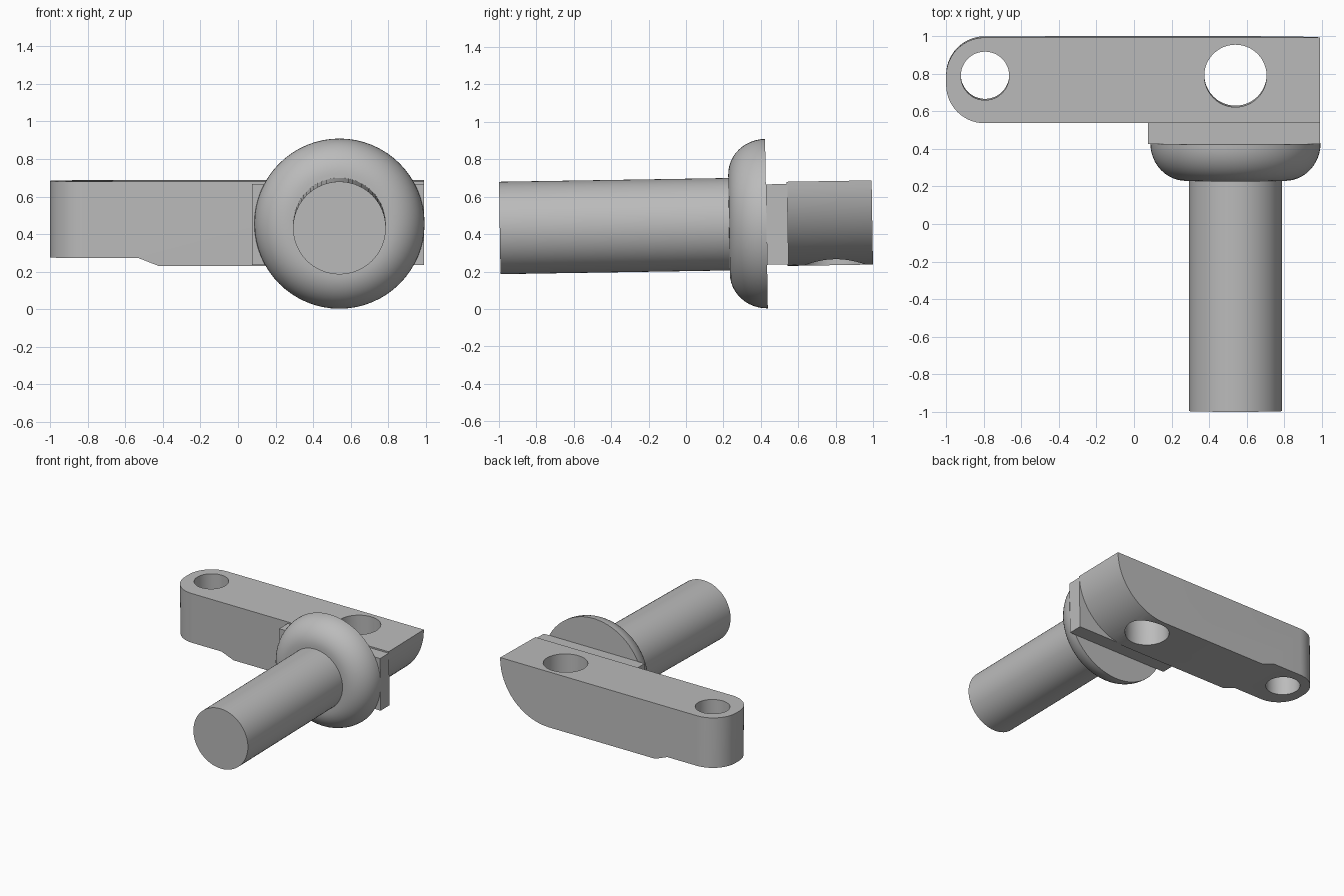
import bpy, bmesh, math
from mathutils import Matrix, Vector

old = bpy.data.objects.get("Cube")
if old:
    bpy.data.objects.remove(old, do_unlink=True)

# Everything is built around the pin axis, then leaned slightly about the flange
PIVOT = Vector((0.54, 0.43, 0.456))
LEAN = Matrix.Translation(PIVOT) @ Matrix.Rotation(0.0163, 4, 'X')

grey = bpy.data.materials.new("plain grey")
grey.use_nodes = True
COLOUR = (0.5, 0.5, 0.5, 1)
grey.diffuse_color = COLOUR
grey.node_tree.nodes["Principled BSDF"].inputs["Base Color"].default_value = COLOUR


def make(name, bm):
    bmesh.ops.recalc_face_normals(bm, faces=bm.faces)
    mesh = bpy.data.meshes.new(name)
    bm.to_mesh(mesh)
    bm.free()
    obj = bpy.data.objects.new(name, mesh)
    bpy.context.collection.objects.link(obj)
    mesh.materials.append(grey)
    obj.matrix_world = LEAN
    return obj


def smooth(obj):
    bpy.ops.object.select_all(action='DESELECT')
    obj.select_set(True)
    bpy.context.view_layer.objects.active = obj
    bpy.ops.object.shade_smooth_by_angle(angle=math.radians(30))


def lathe(name, profile, steps=64):
    """Spin (radius, y) points about the pin axis."""
    bm = bmesh.new()
    verts = [bm.verts.new((r, y, 0)) for r, y in profile]
    edges = [bm.edges.new(pair) for pair in zip(verts, verts[1:])]
    bmesh.ops.spin(bm, geom=verts + edges, cent=(0, 0, 0), axis=(0, 1, 0),
                   angle=math.tau, steps=steps)
    bmesh.ops.remove_doubles(bm, verts=bm.verts, dist=1e-5)
    obj = make(name, bm)
    smooth(obj)
    return obj


def extrude_y(profile, y0, y1):
    """Prism from an (x, z) outline."""
    bm = bmesh.new()
    face = bm.faces.new([bm.verts.new((x, y0, z)) for x, z in profile])
    geom = bmesh.ops.extrude_face_region(bm, geom=[face])["geom"]
    bmesh.ops.translate(bm, vec=(0, y1 - y0, 0),
                        verts=[g for g in geom if isinstance(g, bmesh.types.BMVert)])
    return bm


# Pin
lathe("pin", [(0, -1.426), (0.247, -1.426), (0.247, -0.15), (0, -0.15)])

# Domed flange with a flat back
dome = [(0.265 + 0.188 * math.sin(a), -0.2 * math.cos(a))
        for a in (math.pi / 2 * i / 12 for i in range(13))]
lathe("flange", [(0, -0.2)] + dome + [(0, 0)])

# Spacer block between flange and arm
make("spacer_block", extrude_y([(-0.465, -0.22), (0.45, -0.22),
                                (0.45, 0.21), (-0.465, 0.21)], 0, 0.115))

# Arm: stepped underside, quarter-round free end
TOP, BOTTOM, R, LEFT = 0.222, -0.228, 0.45, -1.54
arc = [(R * math.sin(a), TOP - R * math.cos(a))
       for a in (math.pi / 2 * i / 20 for i in range(21))]
bm = extrude_y([(LEFT, TOP), (LEFT, -0.185), (-1.07, -0.185), (-0.96, BOTTOM)] + arc,
               0.11, 0.566)
corners = [e for e in bm.edges if all(abs(v.co.x - LEFT) < 1e-4 for v in e.verts)
           and abs(e.verts[0].co.z - e.verts[1].co.z) > 0.1]
bmesh.ops.bevel(bm, geom=corners, offset=0.205, segments=14, profile=0.5, affect='EDGES')
arm = make("arm", bm)

# Two holes bored through the arm
for x, radius in ((-1.333, 0.129), (0, 0.166)):
    bm = bmesh.new()
    bmesh.ops.create_cone(bm, cap_ends=True, segments=48, radius1=radius,
                          radius2=radius, depth=2,
                          matrix=Matrix.Translation((x, 0.362, 0)))
    cutter = make("hole_cutter", bm)
    cutter.hide_render = True
    mod = arm.modifiers.new("hole", 'BOOLEAN')
    mod.operation, mod.solver, mod.object = 'DIFFERENCE', 'EXACT', cutter
    bpy.context.view_layer.update()
    bpy.ops.object.select_all(action='DESELECT')
    arm.select_set(True)
    bpy.context.view_layer.objects.active = arm
    bpy.ops.object.modifier_apply(modifier=mod.name)
    bpy.data.objects.remove(cutter, do_unlink=True)
smooth(arm)
